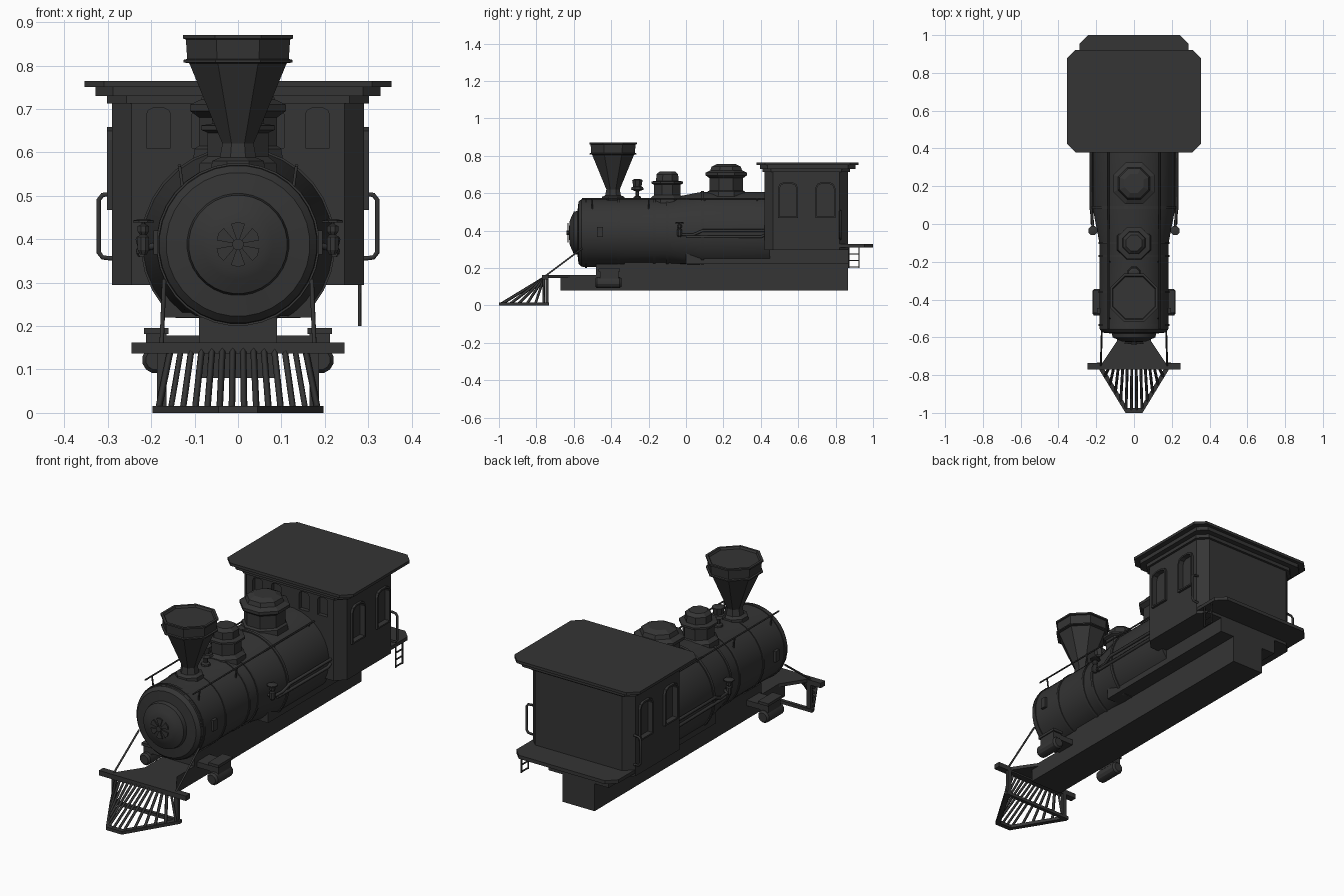
import bpy, bmesh
from math import cos, sin, pi, radians, sqrt

if "Cube" in bpy.data.objects:
    bpy.data.objects.remove(bpy.data.objects["Cube"])

MAT = bpy.data.materials.new("dark_iron")
MAT.diffuse_color = (0.035, 0.035, 0.035, 1)
MAT.use_nodes = True
MAT.node_tree.nodes["Principled BSDF"].inputs["Base Color"].default_value = MAT.diffuse_color
SIDES = ((-1, "left"), (1, "right"))
MAP = {'z': lambda u, v, w: (u, v, w), 'y': lambda u, v, w: (u, w, v), 'x': lambda u, v, w: (w, u, v)}


def finish(name, bm, smooth=False):
    bmesh.ops.recalc_face_normals(bm, faces=bm.faces)
    me = bpy.data.meshes.new(name)
    bm.to_mesh(me)
    bm.free()
    ob = bpy.data.objects.new(name, me)
    bpy.context.collection.objects.link(ob)
    me.materials.append(MAT)
    activate(ob)
    if smooth:
        bpy.ops.object.shade_smooth_by_angle(angle=radians(30))
    return ob


def activate(ob):
    bpy.ops.object.select_all(action='DESELECT')
    ob.select_set(True)
    bpy.context.view_layer.objects.active = ob


def add_prism(bm, pts, a, b, axis):
    f = MAP[axis]
    lo = [bm.verts.new(f(u, v, a)) for u, v in pts]
    hi = [bm.verts.new(f(u, v, b)) for u, v in pts]
    bm.faces.new(lo)
    bm.faces.new(hi)
    for i in range(len(pts)):
        j = (i + 1) % len(pts)
        bm.faces.new((lo[i], lo[j], hi[j], hi[i]))


def prism(name, pts, a, b, axis='z'):
    bm = bmesh.new()
    add_prism(bm, pts, a, b, axis)
    return finish(name, bm)


def rect(x0, x1, y0, y1, c=0.0):
    if not c:
        return [(x0, y0), (x1, y0), (x1, y1), (x0, y1)]
    return [(x0 + c, y0), (x1 - c, y0), (x1, y0 + c), (x1, y1 - c),
            (x1 - c, y1), (x0 + c, y1), (x0, y1 - c), (x0, y0 + c)]


def box(name, x0, x1, y0, y1, z0, z1):
    return prism(name, rect(x0, x1, y0, y1), z0, z1)


def ring(name, outer, inner, a, b, axis='z'):
    f, n, bm = MAP[axis], len(outer), bmesh.new()
    loops = [[bm.verts.new(f(u, v, w)) for u, v in p]
             for p, w in ((outer, a), (outer, b), (inner, b), (inner, a))]
    for k in range(4):
        p, q = loops[k], loops[(k + 1) % 4]
        for i in range(n):
            j = (i + 1) % n
            bm.faces.new((p[i], p[j], q[j], q[i]))
    return finish(name, bm)


def lathe(name, profile, loc, n=8, axis='z', smooth=False):
    """Revolve (radius, height) pairs; low side counts get flats on the axes."""
    f, bm, rows = MAP[axis], bmesh.new(), []
    k = 1 / cos(pi / n)
    for r, h in profile:
        rows.append([bm.verts.new(f(r * k * cos(2 * pi * (i + .5) / n),
                                    r * k * sin(2 * pi * (i + .5) / n), h)) for i in range(n)])
    for p, q in zip(rows, rows[1:]):
        for i in range(n):
            j = (i + 1) % n
            bm.faces.new((p[i], p[j], q[j], q[i]))
    bm.faces.new(rows[0])
    bm.faces.new(rows[-1])
    bmesh.ops.translate(bm, verts=bm.verts, vec=loc)
    return finish(name, bm, smooth)


def tube(name, paths, r, res=1):
    cu = bpy.data.curves.new(name, 'CURVE')
    cu.dimensions, cu.bevel_depth, cu.bevel_resolution, cu.use_fill_caps = '3D', r, res, True
    for pts in paths:
        sp = cu.splines.new('POLY')
        sp.points.add(len(pts) - 1)
        for p, c in zip(sp.points, pts):
            p.co = (*c, 1)
    ob = bpy.data.objects.new(name, cu)
    bpy.context.collection.objects.link(ob)
    cu.materials.append(MAT)
    activate(ob)
    bpy.ops.object.convert(target='MESH')
    return bpy.context.object


def arch(u0, u1, v0, v1):
    c = (u1 - u0) * 0.28
    return [(u0, v0), (u1, v0), (u1, v1 - c), (u1 - c * .3, v1 - c * .3), (u1 - c, v1),
            (u0 + c, v1), (u0 + c * .3, v1 - c * .3), (u0, v1 - c)]


# boiler with tapered, flat-bottomed rear
CZ = 0.388
boiler = lathe("boiler", [(.183, -.55), (.183, -.10), (.218, .08), (.218, .45)], (0, 0, CZ), 32, 'y', True)
for v in boiler.data.vertices:
    if v.co.y > 0:
        v.co.z = max(v.co.z, 0.22)
lathe("smokebox_door", [(.183, -.54), (.181, -.558), (.165, -.575), (.117, -.58), (.113, -.60),
                        (.080, -.615), (.062, -.622), (.03, -.625)], (0, 0, CZ), 32, 'y', True)
for i, (y, r) in enumerate(((-.535, .187), (-.36, .187), (-.17, .187), (-.10, .188))):
    lathe(f"boiler_band_{i}", [(r, y - .006), (r, y + .006)], (0, 0, CZ), 32, 'y', True)
rear_band = lathe("boiler_band_rear", [(.223, .08), (.223, .095)], (0, 0, CZ), 32, 'y', True)
for v in rear_band.data.vertices:
    v.co.z = max(v.co.z, 0.218)

# door handwheel
lathe("wheel_hub", [(.013, -.64), (.013, -.61)], (0, 0, CZ), 12, 'y', True)
bm = bmesh.new()
for i in range(6):
    a = i * pi / 3 + pi / 6
    pts = [(r * cos(a + d), CZ + r * sin(a + d)) for r, d in
           ((.012, -.3), (.05, -.33), (.052, 0), (.05, .33), (.012, .3))]
    add_prism(bm, pts, -.634, -.628, 'y')
finish("door_handwheel", bm)

# chimney, domes and whistle
lathe("chimney", [(.062, .55), (.06, .58), (.042, .588), (.036, .62), (.112, .805), (.125, .807), (.125, .813),
                  (.117, .815), (.12, .86), (.127, .862), (.127, .87), (.115, .87), (.11, .86)], (0, -.39, 0))
lathe("sand_dome", [(.092, .54), (.088, .575), (.07, .59), (.07, .645), (.085, .652), (.085, .662),
                    (.06, .666), (.058, .70), (.042, .715)], (0, -.10, 0))
lathe("steam_dome", [(.105, .57), (.10, .608), (.09, .615), (.09, .68), (.11, .695), (.11, .71),
                     (.085, .722), (.078, .742), (.05, .755)], (0, .215, 0))
lathe("whistle", [(.022, .56), (.02, .58), (.01, .585), (.01, .61), (.035, .62), (.03, .632),
                  (.022, .635), (.028, .67), (.015, .675)], (0, -.26, 0))

# chassis under the boiler
box("main_frame", -.09, .09, -.67, .865, .08, .16)
box("upper_frame", -.09, .09, -.33, .865, .16, .23)
box("firebox", -.17, .17, 0, .43, .22, .36)
box("cab_underframe", -.17, .17, .43, .865, .22, .31)
box("boiler_saddle", -.09, .09, -.48, -.33, .15, .22)

# cab body with window recesses
cab = prism("cab", rect(-.29, .29, .42, .865, .045), .295, .735)
bm = bmesh.new()
for s, side in SIDES:
    for i, y in enumerate((.50, .70)):
        a = arch(y, y + .09, .475, .65)
        add_prism(bm, a, s * .275, s * .33, 'x')
        ring(f"window_frame_{side}_{i}", arch(y - .008, y + .098, .467, .658), a, s * .28, s * .302, 'x')
    for x in (.05, .155):
        add_prism(bm, arch(*sorted((s * x, s * (x + .056))), .61, .702), .38, .44, 'y')
cutter = finish("window_cutter", bm)
cutter.hide_render = True
mod = cab.modifiers.new("windows", 'BOOLEAN')
mod.object, mod.solver = cutter, 'EXACT'
activate(cab)
bpy.ops.object.modifier_apply(modifier=mod.name)
bpy.data.objects.remove(cutter)

# layered roof, rear platform, ladder
prism("roof_trim", rect(-.302, .302, .41, .877, .045), .712, .735)
prism("roof_lower", rect(-.328, .328, .395, .905, .04), .73, .75)
prism("roof_top", rect(-.354, .354, .378, .922, .045), .75, .764)
prism("rear_platform", rect(-.288, .288, .70, 1.0, .045), .31, .328)
rails = [[(.28, y, .2), (.28, y, .315)] for y in (.87, .925)]
rungs = [[(.28, .87, z), (.28, .925, z)] for z in (.205, .24, .275)]
tube("ladder", rails + rungs, .004)

# front deck and buffer beam
prism("front_deck", [(-.17, -.74), (.17, -.74), (.09, -.62), (.09, -.33), (-.09, -.33), (-.09, -.62)], .145, .162)
box("buffer_beam", -.245, .245, -.77, -.735, .137, .162)

# cowcatcher
ring("cowcatcher_base", [(-.197, -.732), (.197, -.732), (.197, -.75), (.045, -1), (-.045, -1), (-.197, -.75)],
     [(-.16, -.75), (.16, -.75), (.16, -.765), (.033, -.975), (-.033, -.975), (-.16, -.765)], 0, .016)
bars = []
for i in range(14):
    t = (i - 6.5) / 6.5
    x = t * .183
    y = -.985 + max(0, abs(x) - .04) / .15 * .235
    bars.append([(x, y, .01), (t * .155, -.76, .147)])
tube("cowcatcher_bars", bars, .0075, 0)

# mirrored fittings
for s, side in SIDES:
    box(f"cowcatcher_post_{side}", *sorted((s * .165, s * .187)), -.752, -.735, .01, .14)
    lathe(f"cylinder_{side}", [(.022, -.485), (.03, -.475), (.03, -.355), (.022, -.345)],
          (s * .19, 0, .122), 12, 'y', True)
    box(f"valve_chest_{side}", *sorted((s * .165, s * .212)), -.46, -.36, .14, .185)
    box(f"valve_cover_{side}", *sorted((s * .16, s * .217)), -.468, -.352, .182, .196)
    box(f"cylinder_bracket_{side}", *sorted((s * .08, s * .2)), -.46, -.36, .15, .178)
    box(f"boiler_step_{side}", *sorted((s * .17, s * .195)), -.475, -.445, .365, .42)
    tube(f"stay_rod_{side}", [[(s * .176, -.755, .155), (s * .17, -.555, .305)]], .005)
    # boiler handrail with posts
    posts = [[(s * .125, y, .50), (s * .135, y, .572)] for y in (-.5, -.2, .1, .38)]
    tube(f"boiler_rail_{side}", [[(s * .135, -.555, .57), (s * .135, .43, .57)]] + posts, .004)
    # feed valve and pipes
    lathe(f"feed_valve_{side}", [(.008, .365), (.013, .375), (.013, .405), (.008, .41), (.013, .418), (.013, .43),
                                 (.004, .435), (.004, .438), (.024, .438), (.024, .443), (.006, .447)],
          (s * .218, -.035, 0))
    tube(f"feed_pipe_{side}", [[(s * .19, -.035, .385), (s * .218, -.02, .378), (s * .222, .04, .378),
                                (s * .228, .09, .40), (s * .228, .43, .40)],
                               [(s * .222, .0, .366), (s * .226, .40, .366), (s * .226, .43, .38)]], .008)
    # cab grab handle
    tube(f"grab_handle_{side}", [[(s * .285, .825, .355), (s * .312, .825, .358), (s * .321, .825, .37),
                                  (s * .321, .825, .49), (s * .312, .825, .502), (s * .285, .825, .505)]], .006)
